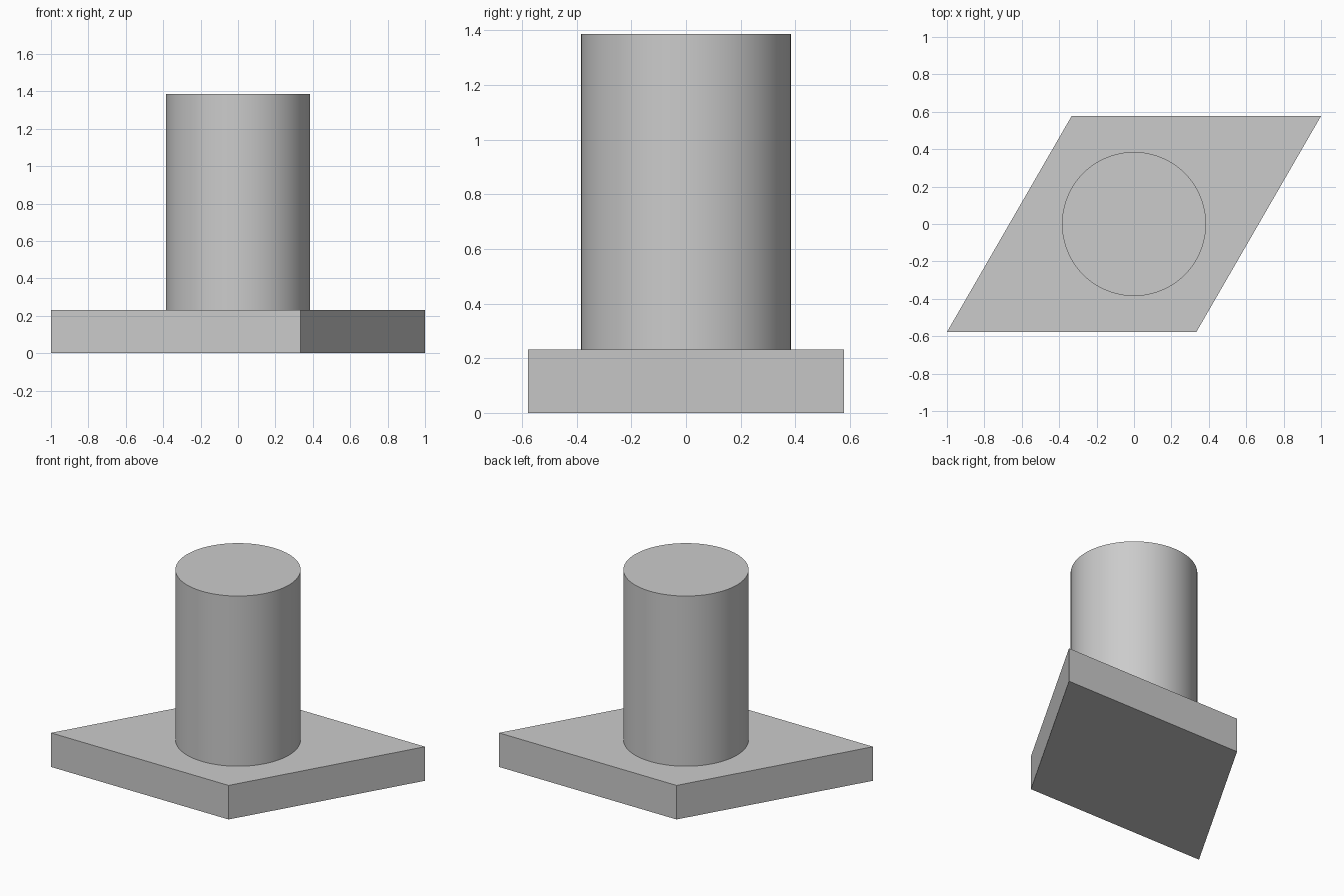
import bpy
import bmesh
import math

cube = bpy.data.objects.get("Cube")
if cube:
    bpy.data.objects.remove(cube, do_unlink=True)

BASE_HEIGHT = 0.231
TOP = 1.386
RADIUS = 0.385

# Single plain grey
grey = bpy.data.materials.new("light_grey")
grey.use_nodes = True
colour = (0.6, 0.6, 0.6, 1)
grey.diffuse_color = colour
grey.node_tree.nodes["Principled BSDF"].inputs["Base Color"].default_value = colour

# Rhombus base plate: an outline extruded upwards
half_depth = 1 / math.sqrt(3)
outline = [(-1, -half_depth), (1 / 3, -half_depth), (1, half_depth), (-1 / 3, half_depth)]
bm = bmesh.new()
face = bm.faces.new([bm.verts.new((x, y, 0)) for x, y in outline])
extruded = bmesh.ops.extrude_face_region(bm, geom=[face])["geom"]
bmesh.ops.translate(bm, vec=(0, 0, BASE_HEIGHT),
                    verts=[g for g in extruded if isinstance(g, bmesh.types.BMVert)])
bmesh.ops.recalc_face_normals(bm, faces=bm.faces)
mesh = bpy.data.meshes.new("base_plate")
bm.to_mesh(mesh)
bm.free()
mesh.materials.append(grey)
base = bpy.data.objects.new("base_plate", mesh)
bpy.context.collection.objects.link(base)

# Round post standing on the plate
bpy.ops.mesh.primitive_cylinder_add(vertices=96, radius=RADIUS, depth=TOP - BASE_HEIGHT,
                                    location=(0, 0, (TOP + BASE_HEIGHT) / 2))
post = bpy.context.object
post.name = "round_post"
post.data.materials.append(grey)
bpy.ops.object.shade_smooth_by_angle(angle=math.radians(30))
